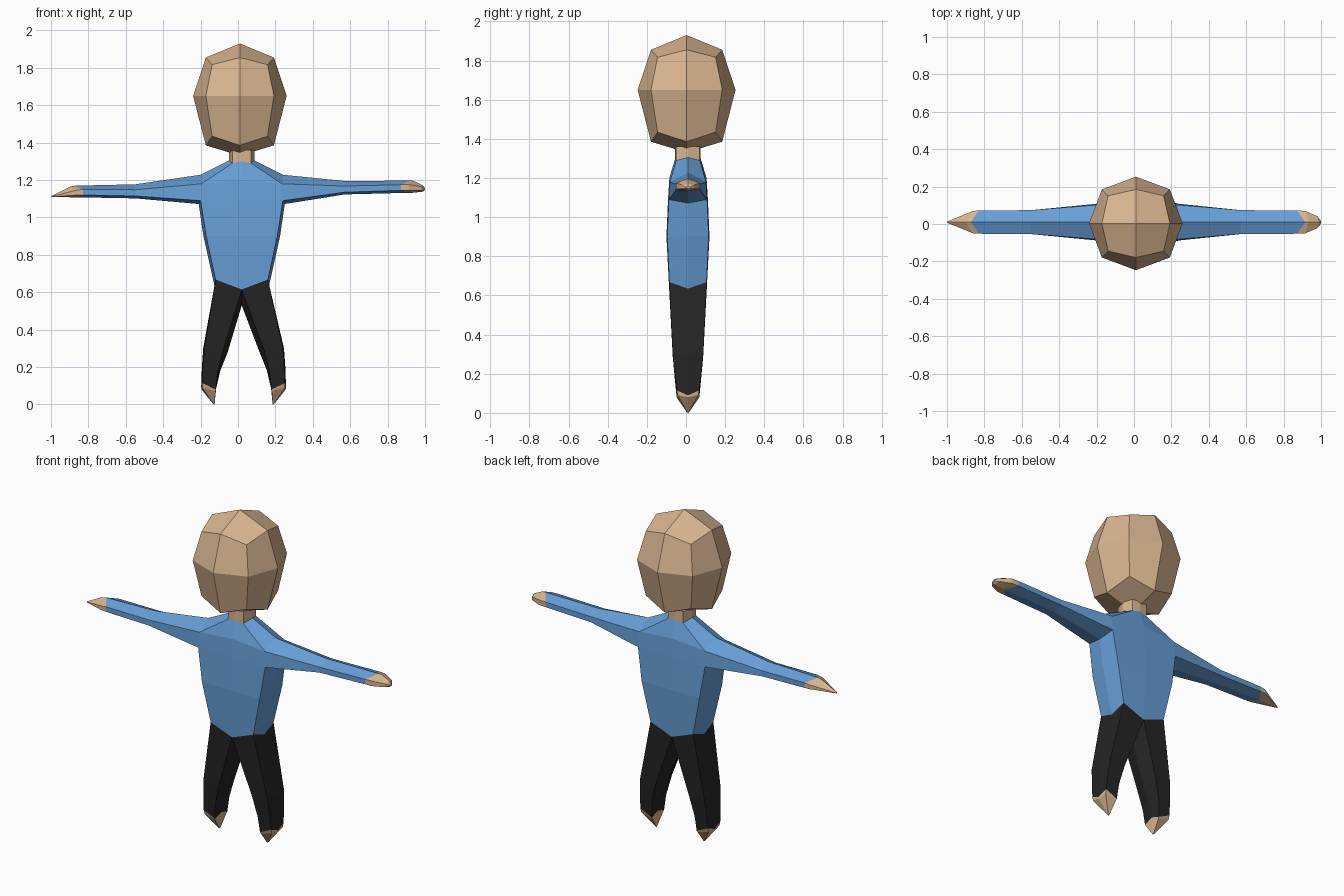
import bpy, bmesh

if "Cube" in bpy.data.objects:
    bpy.data.objects.remove(bpy.data.objects["Cube"])

CX, CY = 0.02, 0.01  # body axis


def material(name, rgb):
    m = bpy.data.materials.new(name)
    m.diffuse_color = (*rgb, 1)
    m.use_nodes = True
    m.node_tree.nodes["Principled BSDF"].inputs["Base Color"].default_value = m.diffuse_color
    return m


SKIN = material("skin", (0.69, 0.46, 0.28))
BLUE = material("blue_cloth", (0.135, 0.345, 0.68))
BLACK = material("black_cloth", (0.018, 0.018, 0.018))


def loft(bm, rings, skip=(), caps=()):
    """Join equal-sized rings with quads; skip holds (row, column) openings."""
    vs = [[bm.verts.new(p) for p in r] for r in rings]
    n = len(rings[0])
    for i in range(len(vs) - 1):
        for j in range(n):
            if (i, j) not in skip:
                k = (j + 1) % n
                bm.faces.new((vs[i][j], vs[i][k], vs[i + 1][k], vs[i + 1][j]))
    for c in caps:
        bm.faces.new(vs[c])


def finish(bm, name, mat):
    bmesh.ops.remove_doubles(bm, verts=bm.verts, dist=0.0005)
    bmesh.ops.recalc_face_normals(bm, faces=bm.faces)
    me = bpy.data.meshes.new(name)
    bm.to_mesh(me)
    bm.free()
    me.materials.append(mat)
    ob = bpy.data.objects.new(name, me)
    bpy.context.collection.objects.link(ob)
    return ob


def torso_ring(wc, ws, d, zf, zc, zs, dc=0.004):
    """Eight points: corner half width, side half width, depth, three heights."""
    return [(CX, CY - d - dc, zf), (CX + wc, CY - d, zc), (CX + ws, CY, zs), (CX + wc, CY + d, zc),
            (CX, CY + d + dc, zf), (CX - wc, CY + d, zc), (CX - ws, CY, zs), (CX - wc, CY - d, zc)]


def arm_ring(xr, xc, d, zt, zu, zl, zb):
    """Six points: ridge x, corner x, depth, heights from top to bottom."""
    return [(xr, CY, zt), (xc, CY - d, zu), (xc, CY - d, zl),
            (xr, CY, zb), (xc, CY + d, zl), (xc, CY + d, zu)]


def leg_ring(s, d, outer, inner, inner_mid, outer_mid):
    """Six points from (offset, height) pairs."""
    pts = [(outer, -d), (inner, -d), (inner_mid, 0), (inner, d), (outer, d), (outer_mid, 0)]
    return [(CX + s * p[0], CY + y, p[1]) for p, y in pts]


# Shirt: torso with open sides for the sleeves
hem = torso_ring(0.14, 0.146, 0.095, 0.615, 0.668, 0.635, 0)
under = torso_ring(0.22, 0.23, 0.098, 1.09, 1.09, 1.072)
shoulder = torso_ring(0.215, 0.222, 0.092, 1.20, 1.18, 1.228, 0.003)
collar = torso_ring(0.05, 0.068, 0.06, 1.30, 1.29, 1.305, 0.005)
waist = torso_ring(0.19, 0.205, 0.106, 0.9, 0.9, 0.9)
shirt = bmesh.new()
loft(shirt, [hem, waist, under, shoulder, collar], skip={(2, 1), (2, 2), (2, 5), (2, 6)})

# Sleeves start on the torso points around each opening
start_r = [shoulder[2], shoulder[1], under[1], under[2], under[3], shoulder[3]]
start_l = [shoulder[6], shoulder[7], under[7], under[6], under[5], shoulder[5]]
cuff_r = arm_ring(0.915, 0.872, 0.062, 1.197, 1.175, 1.145, 1.132)
cuff_l = arm_ring(-0.872, -0.83, 0.062, 1.17, 1.15, 1.12, 1.108)
loft(shirt, [start_r, arm_ring(0.57, 0.57, 0.064, 1.195, 1.168, 1.135, 1.123), cuff_r])
loft(shirt, [start_l, arm_ring(-0.55, -0.55, 0.064, 1.177, 1.148, 1.115, 1.102), cuff_l])
finish(shirt, "shirt", BLUE)

# Hands
hand = bmesh.new()
loft(hand, [cuff_r, arm_ring(0.935, 0.915, 0.06, 1.197, 1.175, 1.145, 1.132),
            arm_ring(0.988, 0.98, 0.032, 1.172, 1.165, 1.145, 1.138),
            arm_ring(1.0, 0.997, 0.012, 1.156, 1.154, 1.148, 1.146)], caps=(0, -1))
finish(hand, "right_hand", SKIN)
hand = bmesh.new()
loft(hand, [cuff_l, arm_ring(-0.9, -0.86, 0.06, 1.164, 1.146, 1.12, 1.108),
            arm_ring(-1.0, -0.997, 0.004, 1.113, 1.112, 1.11, 1.109)], caps=(0, -1))
finish(hand, "left_hand", SKIN)

# Trousers and feet; e spreads the right leg slightly wider
trousers = bmesh.new()
for s, name, e in ((1, "right_foot", 0.02), (-1, "left_foot", 0.0)):
    hip = leg_ring(s, 0.095, (0.14, 0.668), (0, 0.615), (0, 0.53), (0.146, 0.635))
    knee = leg_ring(s, 0.078, (0.2 + e, 0.3), (0.1 + e, 0.29), (0.075 + e, 0.28), (0.206 + e, 0.3))
    shin = leg_ring(s, 0.067, (0.208 + e, 0.2), (0.13 + e, 0.17), (0.115 + e, 0.18), (0.213 + e, 0.2))
    ankle = leg_ring(s, 0.058, (0.212 + e, 0.115), (0.138 + e, 0.08), (0.135 + e, 0.1), (0.217 + e, 0.09))
    sole = leg_ring(s, 0.052, (0.211 + e, 0.09), (0.14 + e, 0.07), (0.138 + e, 0.075), (0.215 + e, 0.08))
    tip = leg_ring(s, 0.003, (0.152 + e, 0.003), (0.146 + e, 0), (0.145 + e, 0), (0.153 + e, 0.003))
    loft(trousers, [hip, knee, shin, ankle])
    foot = bmesh.new()
    loft(foot, [ankle, sole, tip], caps=(0, -1))
    finish(foot, name, SKIN)
finish(trousers, "trousers", BLACK)

# Neck
neck = bmesh.new()
neck_top = [(x, y, 1.36) for x, y, z in collar]
loft(neck, [collar, neck_top], caps=(0, -1))
finish(neck, "neck", SKIN)

# Head: cube cut once per edge, pushed to a rounded block
head = bmesh.new()
bmesh.ops.create_cube(head, size=2)
bmesh.ops.subdivide_edges(head, edges=head.edges, cuts=1, use_grid_fill=True)
reach = {1: (0.25, 0.28), 2: (0.182, 0.205), 3: (0.148, 0.167)}
for v in head.verts:
    r, h = reach[sum(abs(c) > 0.5 for c in v.co)]
    low = 1.17 if v.co.z < -0.5 else 1.0
    drop = 1.29 if low > 1 else 1.0
    x, y, z = v.co
    v.co = (0.01 + x * r, 0.003 + y * r, 1.65 + z * (min(h * drop, 0.32)))
finish(head, "head", SKIN)
